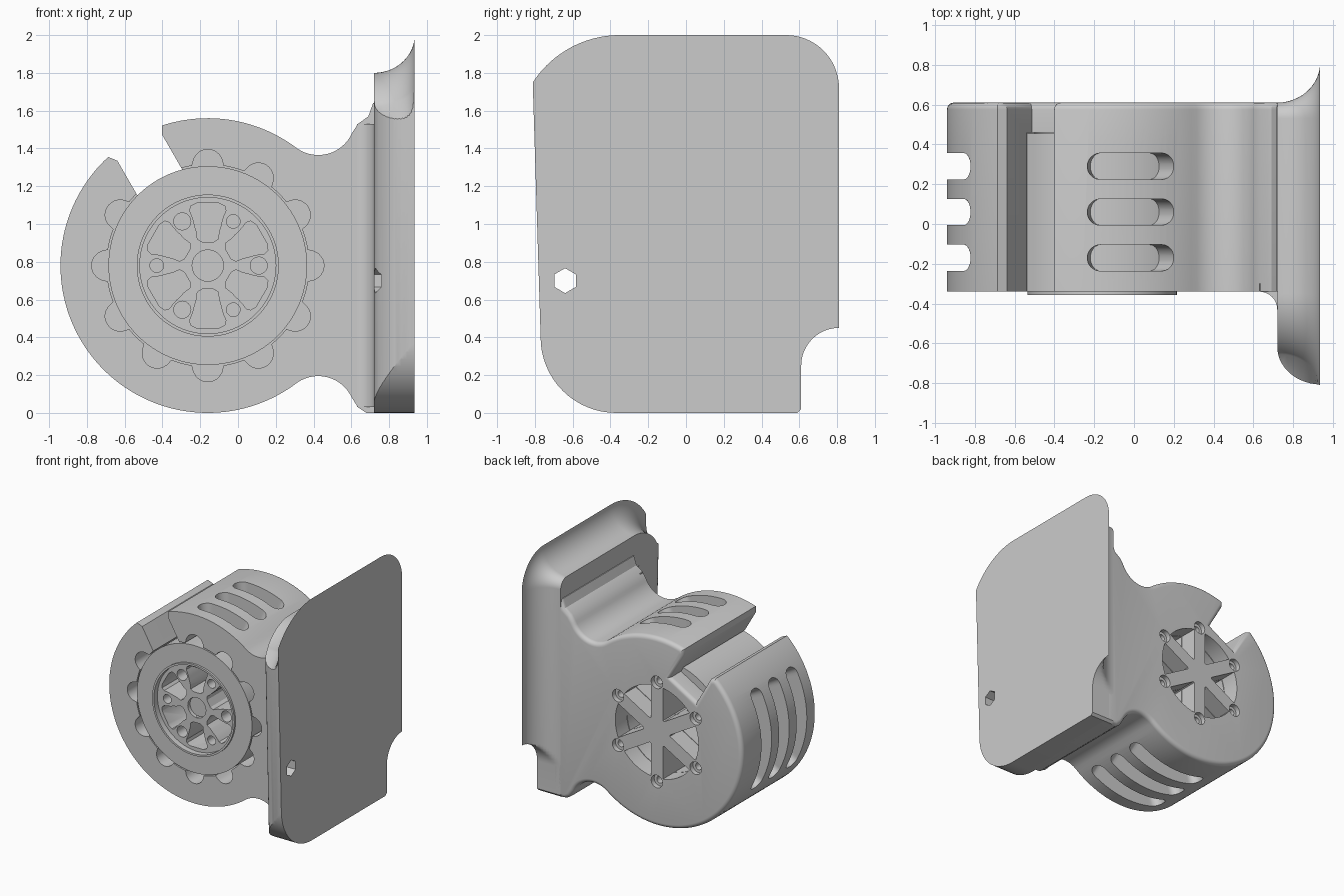
import bpy, bmesh
from math import sin, cos, asin, sqrt, hypot, radians, pi

if "Cube" in bpy.data.objects:
    bpy.data.objects.remove(bpy.data.objects["Cube"])

CX, CZ, R = -0.16, 0.78, 0.78          # drum axis and outer radius
FRONT, BACK, FLOOR = -0.34, 0.61, 0.46

grey = bpy.data.materials.new("plain grey")
grey.use_nodes = True
grey.diffuse_color = (0.6, 0.6, 0.6, 1)
grey.node_tree.nodes["Principled BSDF"].inputs["Base Color"].default_value = (0.6, 0.6, 0.6, 1)


def arc(cx, cy, r, a0, a1, n):
    """Points on an arc, angles in degrees."""
    return [(cx + r * cos(radians(a0 + (a1 - a0) * i / n)),
             cy + r * sin(radians(a0 + (a1 - a0) * i / n))) for i in range(n + 1)]


def polar(r, deg):
    return (CX + r * cos(radians(deg)), CZ + r * sin(radians(deg)))


def inset(loop, d):
    """Move every edge of a counter-clockwise outline inward by d."""
    result = []
    for i, (x, z) in enumerate(loop):
        (px, pz), (qx, qz) = loop[i - 1], loop[(i + 1) % len(loop)]
        l1, l2 = hypot(x - px, z - pz), hypot(qx - x, qz - z)
        n1, n2 = ((pz - z) / l1, (x - px) / l1), ((z - qz) / l2, (qx - x) / l2)
        k = d / (1 + n1[0] * n2[0] + n1[1] * n2[1])
        result.append((x + k * (n1[0] + n2[0]), z + k * (n1[1] + n2[1])))
    return result


def finish(name, bm):
    bmesh.ops.remove_doubles(bm, verts=bm.verts, dist=1e-5)
    bmesh.ops.dissolve_degenerate(bm, edges=bm.edges, dist=1e-5)
    bmesh.ops.recalc_face_normals(bm, faces=bm.faces)
    mesh = bpy.data.meshes.new(name)
    bm.to_mesh(mesh)
    bm.free()
    mesh.materials.append(grey)
    ob = bpy.data.objects.new(name, mesh)
    bpy.context.collection.objects.link(ob)
    return ob


def loft(name, sections):
    """Closed solid skinned through equal point loops."""
    bm = bmesh.new()
    loops = [[bm.verts.new(p) for p in s] for s in sections]
    n = len(loops[0])
    for a, b in zip(loops, loops[1:]):
        for i in range(n):
            bm.faces.new((a[i], a[(i + 1) % n], b[(i + 1) % n], b[i]))
    bm.faces.new(loops[0])
    bm.faces.new(loops[-1])
    return finish(name, bm)


def prism_y(name, outline, y0, y1):
    return loft(name, [[(x, y, z) for x, z in outline] for y in (y0, y1)])


def disc_y(name, centre, r, y0, y1, n=24):
    return prism_y(name, arc(*centre, r, 0, 360 - 360 / n, n - 1), y0, y1)


def carve(targets, cutter, operation='DIFFERENCE'):
    for ob in targets:
        mod = ob.modifiers.new("cut", 'BOOLEAN')
        mod.object, mod.operation, mod.solver = cutter, operation, 'EXACT'
        bpy.context.view_layer.objects.active = ob
        bpy.ops.object.modifier_apply(modifier=mod.name)
    bpy.data.objects.remove(cutter)


# Housing: drum with an open slot at the upper left and a neck to the plate
def gap(side, radial, half=0.137):
    a = radians(120)
    return (CX + radial * cos(a) + side * half * sin(a),
            CZ + radial * sin(a) - side * half * cos(a))


neck_low = arc(0.425, 0, 0.195, 124, 24, 16)
neck_high = [(x, 2 * CZ - z) for x, z in reversed(neck_low)]
outline = (neck_low + [(0.635, 0.03), (0.68, 0), (0.8, 0), (0.8, 1.66), (0.715, 1.64),
                       (0.69, 1.57), (0.635, 1.53)]
           + neck_high + arc(CX, CZ, R, 55, 108, 20)
           + [gap(1, 0.72), gap(1, 0.47), gap(-1, 0.47), gap(-1, 0.72)]
           + arc(CX, CZ, R, 132.5, 305, 72))

# The back rim is rounded by shrinking the last sections along a quarter circle
ROUND = 0.035
rings = [(FRONT, 0)] + [(BACK - ROUND + ROUND * sin(radians(a)), ROUND * (1 - cos(radians(a))))
                        for a in range(0, 91, 18)]
housing = loft("housing", [[(x, y, z) for x, z in inset(outline, d)] for y, d in rings])


# Scalloped wheel cavity, open at the front
def scallop(deg):
    d = radians((deg + 15) % 30 - 15)
    s = 0.08 ** 2 - (0.535 * sin(d)) ** 2
    return max(0.535, 0.535 * cos(d) + sqrt(s)) if s > 0 else 0.535


carve([housing], prism_y("cavity", [polar(scallop(a * 1.5), a * 1.5) for a in range(240)], -0.6, FLOOR))


# Cooling slots around the shell: three rows in three groups
def shell_slot(middle, half, y, width=0.066, floor=0.62):
    end = radians(half) * R
    sections = []
    for i in range(33):
        s = -end * cos(pi * (0.03 + 0.94 * i / 32))
        over = max(0, abs(s) - (end - width))
        w = sqrt(max(width ** 2 - over ** 2, 1e-5))
        deg = middle + s / R * 180 / pi
        sections.append([(polar(r, deg)[0], y + k * w, polar(r, deg)[1])
                         for r, k in ((floor, -1), (0.9, -1), (0.9, 1), (floor, 1))])
    return loft("slot_cutter", sections)


for middle, half in ((79, 16.5), (180, 32), (276, 27)):
    for y in (-0.17, 0.06, 0.29):
        carve([housing], shell_slot(middle, half, y))

# Roller: turned disc with a raised ring on its front
profile = [(0, -0.31), (0.36, -0.31), (0.36, -0.357), (0.376, -0.357), (0.376, FRONT),
           (0.526, FRONT), (0.526, 0.455), (0, 0.455)]
bm = bmesh.new()
pts = [bm.verts.new((CX + r, y, CZ)) for r, y in profile]
edges = [bm.edges.new(p) for p in zip(pts, pts[1:])]
bmesh.ops.spin(bm, geom=pts + edges, cent=(CX, 0, CZ), axis=(0, 1, 0), angle=2 * pi, steps=96)
roller = finish("roller", bm)

# Front windows, screws and hub; back spoke windows and screw holes
half_window = [(0.125, 0.03), (0.14, 0.055), (0.18, 0.06), (0.205, 0.068), (0.235, 0.075),
               (0.265, 0.085), (0.29, 0.096), (0.315, 0.09), (0.33, 0.06)]
window = half_window + [(r, -w) for r, w in reversed(half_window)]
carve([roller], disc_y("hub_cutter", (CX, CZ), 0.083, -0.5, -0.28))
for k in range(6):
    a, b = 60 * k, 60 * k + 30
    t = radians(b)
    shape = [(CX + r * cos(t) - w * sin(t), CZ + r * sin(t) + w * cos(t)) for r, w in window]
    carve([roller], prism_y("window_cutter", shape, -0.5, -0.08))
    carve([roller], disc_y("screw_cutter", polar(0.27, a), 0.036 + 0.009 * ((k + 1) % 2), -0.5, -0.2))
    spread = [(r, 30 - asin(0.055 / r) * 180 / pi) for r in (0.12, 0.2, 0.3, 0.38)]
    shape = [polar(r, a - d) for r, d in spread] + arc(CX, CZ, 0.38, a - 18, a + 18, 8) \
        + [polar(r, a + d) for r, d in reversed(spread)]
    carve([housing, roller], prism_y("spoke_cutter", shape, 0.2, 0.8))
    carve([housing], disc_y("bore_cutter", polar(0.41, b), 0.052, 0.57, 0.8))
    carve([housing], disc_y("pin_cutter", polar(0.41, b), 0.028, 0.5, 0.8))


# Side plate: scooped at top and back, rounded along the front
def plate_section(t):
    d = 0.2 * sqrt(1 - t * t)
    notch = [(min(y, 0.81 - d), z) for y, z in arc(0.81, 0.25, 0.2, 90, 180, 12)]
    yz = (arc(-0.37, 0.4, 0.4, 270, 180, 16) + [(-0.85, 1.5)]
          + arc(-0.35, 1.45, 0.55 - d, 150, 90, 20)
          + arc(0.53, 1.72, 0.28 - d, 90, 0, 16) + notch + [(0.61, 0.02), (0.59, 0)])
    return [(0.72 + 0.215 * t, y, z) for y, z in yz]


plate = loft("side_plate", [plate_section(sin(radians(6 * i))) for i in range(16)])
top_shape = [(0.6, -0.62)] + arc(0.935, -0.62, 0.215, 180, 270, 14) + [(1.1, -0.835), (1.1, 1), (0.6, 1)]
top_shape = [(x, -0.62 + (y + 0.62) * 0.89 if y < -0.62 else y) for x, y in top_shape]
carve([plate], loft("front_rounding", [[(x, y + (1.75 - z) * 0.031, z) for x, y in top_shape]
                                       for z in (-0.2, 2.2)]), 'INTERSECT')
carve([plate], loft("hex_cutter", [[(x, y, z) for y, z in arc(-0.64, 0.7, 0.066, 30, 330, 5)]
                                   for x in (0.5, 1.1)]))

# Fillet between housing front and plate
fillet_xy = arc(0.63, -0.43, 0.09, 90, 0, 8) + [(0.74, -0.43), (0.74, -0.3), (0.63, -0.3)]
fillet = loft("front_fillet", [[(x, y, z) for x, y in fillet_xy] for z in (0.03, 1.53)])

# Smooth shading with crisp edges
bpy.ops.object.select_all(action='DESELECT')
for ob in (housing, roller, plate, fillet):
    ob.select_set(True)
bpy.context.view_layer.objects.active = housing
bpy.ops.object.shade_smooth_by_angle(angle=radians(30))
